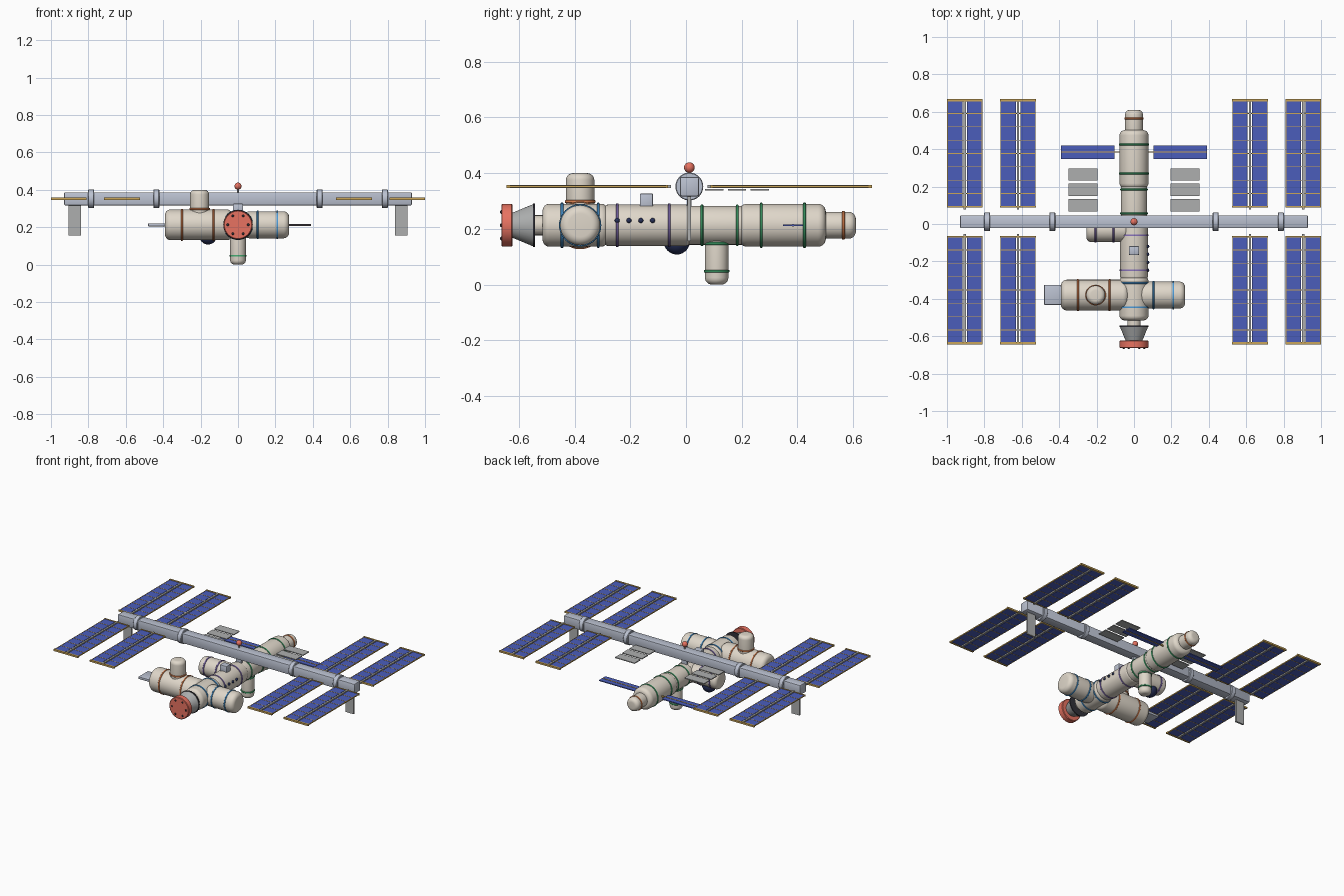
import bpy, bmesh, math
from mathutils import Vector, Matrix

if "Cube" in bpy.data.objects:
    bpy.data.objects.remove(bpy.data.objects["Cube"])

def mat(name, r, g, b):
    m = bpy.data.materials.new(name)
    m.diffuse_color = (r, g, b, 1)
    m.use_nodes = True
    m.node_tree.nodes["Principled BSDF"].inputs["Base Color"].default_value = m.diffuse_color
    return m

CREAM = mat("cream", .74, .68, .59)
TRUSS = mat("pale_steel", .50, .54, .64)
GREY = mat("grey", .42, .43, .43)
BLUE = mat("cell_blue", .07, .11, .50)
GOLD = mat("gold", .60, .38, .10)
RED = mat("red", .80, .17, .12)
NAVY = mat("navy", .02, .03, .10)
DARK = mat("dark", .03, .03, .04)
ORANGE = mat("orange", .80, .25, .09)
SKY = mat("sky", .07, .32, .68)
PURPLE = mat("purple", .25, .17, .50)
GREEN = mat("green", .06, .42, .17)

def finish(name, bm, m, smooth=True):
    me = bpy.data.meshes.new(name)
    bmesh.ops.recalc_face_normals(bm, faces=bm.faces)
    bm.to_mesh(me)
    bm.free()
    ob = bpy.data.objects.new(name, me)
    bpy.context.collection.objects.link(ob)
    me.materials.append(m)
    if smooth:
        bpy.context.view_layer.objects.active = ob
        ob.select_set(True)
        bpy.ops.object.shade_smooth_by_angle(angle=math.radians(35))
        ob.select_set(False)
    return ob

def lathe(name, start, axis, profile, m, n=40):
    """Revolve (distance, radius) points around an axis from start, capped."""
    bm = bmesh.new()
    M = Matrix.Translation(start) @ Vector(axis).to_track_quat('Z', 'Y').to_matrix().to_4x4()
    loops = [[bm.verts.new(M @ Vector((r * math.cos(2 * math.pi * i / n), r * math.sin(2 * math.pi * i / n), d)))
              for i in range(n)] for d, r in profile]
    for a, b in zip(loops, loops[1:]):
        for i in range(n):
            bm.faces.new((a[i], a[(i + 1) % n], b[(i + 1) % n], b[i]))
    bm.faces.new(loops[0])
    bm.faces.new(loops[-1])
    return finish(name, bm, m)

def module(name, start, axis, length, r, bev, ring_mat=None, rings=()):
    """Pressure hull with rounded ends and coloured bands."""
    arc = [(bev * (1 - math.cos(t)), r - bev + bev * math.sin(t))
           for t in [math.pi / 2 * k / 6 for k in range(7)]]
    lathe(name, start, axis, arc + [(length - d, q) for d, q in reversed(arc)], CREAM)
    for k, d in enumerate(rings):
        R = r + .004
        lathe(f"{name}_band_{k + 1}", Vector(start) + Vector(axis) * (d - .005), axis,
              [(0, r - .01), (0, R - .002), (.002, R), (.008, R), (.01, R - .002), (.01, r - .01)], ring_mat)

def boxes(name, items, m, bevel=0):
    """One object from several (x0,x1,y0,y1,z0,z1) boxes."""
    bm = bmesh.new()
    for x0, x1, y0, y1, z0, z1 in items:
        M = Matrix.Translation(((x0 + x1) / 2, (y0 + y1) / 2, (z0 + z1) / 2)) @ \
            Matrix.Diagonal((x1 - x0, y1 - y0, z1 - z0, 1))
        bmesh.ops.create_cube(bm, size=1, matrix=M)
    if bevel:
        bmesh.ops.bevel(bm, geom=bm.edges[:], offset=bevel, segments=2, affect='EDGES', profile=.5)
    return finish(name, bm, m, bool(bevel))

def balls(name, centres, r, m, seg=24):
    bm = bmesh.new()
    for c in centres:
        bmesh.ops.create_uvsphere(bm, u_segments=seg, v_segments=seg // 2, radius=r, matrix=Matrix.Translation(c))
    return finish(name, bm, m)

Z, TY, TZ = .213, .012, .352
FWD, UP, DOWN = (0, 1, 0), (0, 0, 1), (0, 0, -1)
LEFT, RIGHT = (-1, 0, 0), (1, 0, 0)

# main line of modules, front to back
module("front_node", (0, -.515, Z), FWD, .235, .077, .025, SKY, (.07, .20))
module("laboratory", (0, -.295, Z), FWD, .31, .074, .015, PURPLE, (.048, .235))
module("middle_module", (0, 0, Z), FWD, .215, .070, .012, GREEN, (.057, .184))
module("rear_module", (0, .19, Z), FWD, .312, .077, .028, GREEN, (.08, .235))
module("rear_cap", (0, .48, Z), FWD, .13, .048, .026, ORANGE, (.085,))

# side, top and bottom modules
module("left_module", (-.03, -.38, Z), LEFT, .36, .082, .03, ORANGE, (.10, .27))
module("right_module", (.03, -.38, Z), RIGHT, .243, .072, .03, SKY, (.075, .18))
module("top_module", (-.205, -.38, .25), UP, .15, .051, .025, ORANGE, (.048,))
module("bottom_module", (0, .11, .19), DOWN, .19, .042, .025, GREEN, (.043, .142))
module("side_pod", (-.03, -.032, Z), LEFT, .225, .064, .025, PURPLE, (.08, .175))
balls("observation_dome", [(-.16, -.033, .155)], .047, NAVY, 32)
balls("portholes", [(.073, y, .23) for y in (-.247, -.205, -.162, -.12)], .009, NAVY, 16)
boxes("roof_box", [(-.027, .027, -.166, -.118, .27, .327)], TRUSS, .005)
boxes("left_platform", [(-.48, -.38, -.432, -.325, .205, .221)], TRUSS, .002)

# docking port
lathe("docking_neck", (0, -.56, Z), FWD, [(0, .036), (.06, .036)], CREAM)
lathe("docking_cone", (0, -.63, Z), FWD, [(0, .042), (.082, .076)], GREY)
lathe("docking_cone_rim", (0, -.55, Z), FWD, [(0, .078), (.008, .079)], DARK)
lathe("docking_ring", (0, -.663, Z), FWD,
      [(0, .073), (.003, .077), (.037, .077), (.04, .073)], RED)
balls("docking_bolts", [(.055 * math.cos(a), -.661, Z + .055 * math.sin(a))
                        for a in [math.pi / 3 * k for k in range(6)]], .007, DARK, 12)

# truss with collars, mast light and struts
boxes("truss", [(-.93, .93, TY - .034, TY + .034, TZ - .035, TZ + .035)], TRUSS, .006)
for i, x in enumerate((-.785, -.437, .437, .785)):
    lathe(f"truss_collar_{i + 1}", (x - .016, TY, TZ), RIGHT,
          [(0, .047), (.003, .05), (.029, .05), (.032, .047)], TRUSS)
boxes("truss_strut", [(-.02, .02, TY - .008, TY + .008, .27, .33)], TRUSS)
lathe("beacon_mast", (0, TY, .38), UP, [(0, .005), (.03, .005)], GREY, 12)
balls("beacon", [(0, TY, .42)], .019, RED)

# large solar wings: four on each side of the truss
for i, x in enumerate((-.905, -.62, .62, .905)):
    for side, s in (("front", -1), ("rear", 1)):
        def span(x0, x1, d0, d1, h):
            a, b = sorted((TY + s * d0, TY + s * d1))
            return (x + x0, x + x1, a, b, TZ - h, TZ + h)
        n = f"{side}_wing_{i + 1}"
        boxes(n + "_cells", [span(-.092, -.012, .08, .65, .003), span(.012, .092, .08, .65, .003)], BLUE)
        bars = [span(-.096, .096, .076, .084, .006), span(-.096, .096, .644, .656, .006)]
        bars += [span(-.092, .092, d - .002, d + .002, .004)
                 for d in [.08 + .57 * k / 8 for k in range(1, 8)]]
        bars += [span(e - .002, e + .002, .08, .65, .004) for e in (-.092, .092)]
        boxes(n + "_frame", bars, GOLD)
        boxes(n + "_mast", [span(-.006, .006, .03 if abs(x) < 0 else .066, .65, .006)], GREY)

# radiators: flat plates behind the truss, hanging panels at its ends
for side, s in (("left", -1), ("right", 1)):
    def wide(x0, x1, *rest):
        return (*sorted((s * x0, s * x1)), *rest)
    boxes(side + "_flat_radiators", [wide(.195, .35, y, y + .066, .337, .343)
                                     for y in (.068, .150, .232)], GREY)
    boxes(side + "_hanging_radiator", [wide(.84, .905, TY - .006, TY + .006, .157, .325)], GREY)
    # small rear solar wing
    boxes(side + "_rear_panel", [wide(.105, .39, .348, .42, Z - .003, Z + .003)], BLUE)
    boxes(side + "_rear_panel_spar", [wide(.06, .39, .381, .387, Z - .005, Z + .005)], GOLD)
